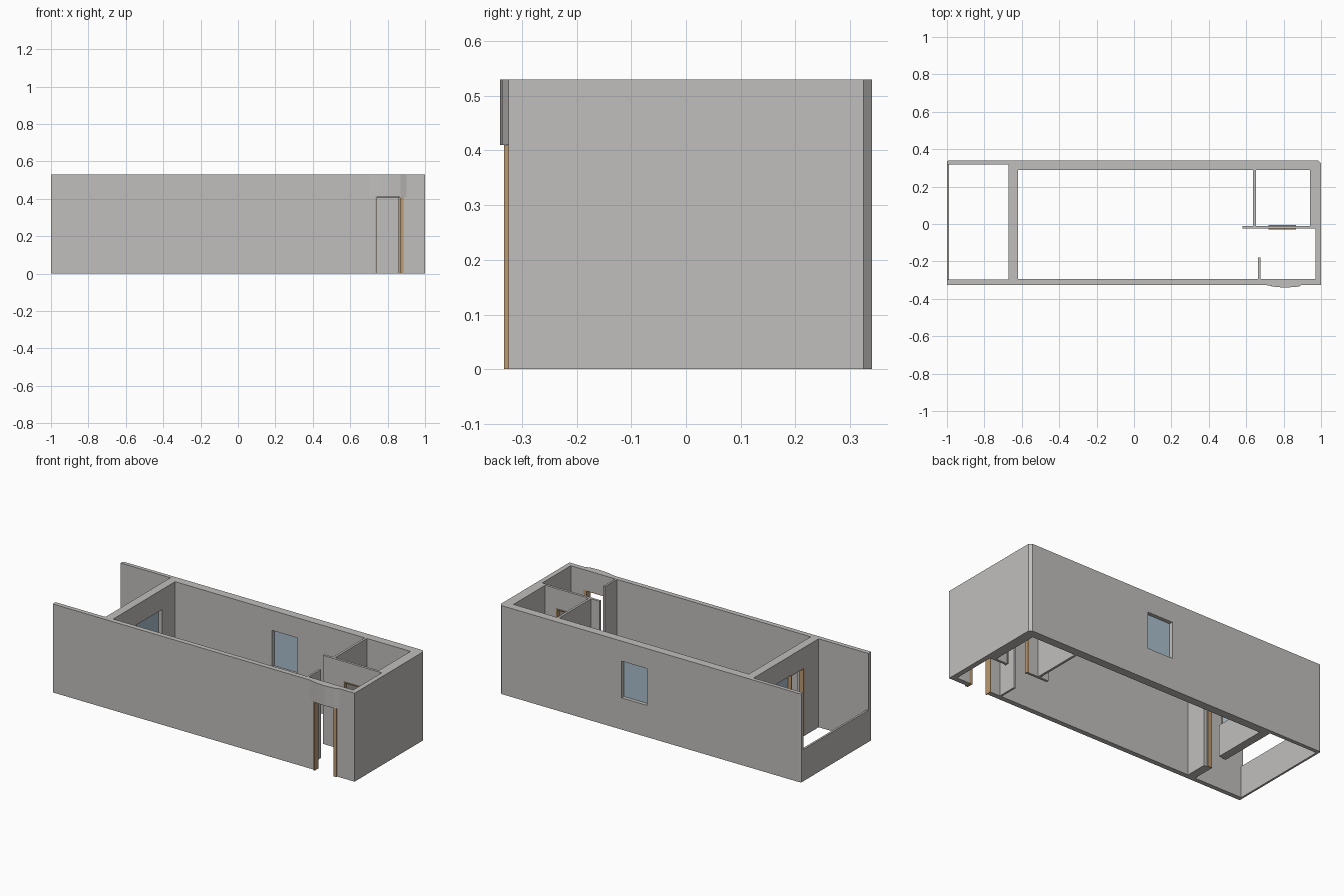
import bpy, bmesh

if "Cube" in bpy.data.objects:
    bpy.data.objects.remove(bpy.data.objects["Cube"], do_unlink=True)

HEIGHT, HEAD, SILL = 0.53, 0.41, 0.19


def material(name, r, g, b):
    m = bpy.data.materials.new(name)
    m.use_nodes = True
    m.diffuse_color = (r, g, b, 1)
    bsdf = m.node_tree.nodes["Principled BSDF"]
    bsdf.inputs["Base Color"].default_value = (r, g, b, 1)
    bsdf.inputs["Roughness"].default_value = 0.8
    return m


plaster = material("warm grey plaster", 0.53, 0.52, 0.505)
wood = material("tan wood", 0.50, 0.32, 0.17)
glass = material("pale blue glass", 0.40, 0.52, 0.61)


def prism(name, outline, z0, z1, mat):
    """Extrude a plan outline upward from z0 to z1."""
    bm = bmesh.new()
    base = bm.faces.new([bm.verts.new((x, y, z0)) for x, y in outline])
    top = bmesh.ops.extrude_face_region(bm, geom=[base])["geom"]
    for v in top:
        if isinstance(v, bmesh.types.BMVert):
            v.co.z = z1
    bmesh.ops.recalc_face_normals(bm, faces=bm.faces)
    mesh = bpy.data.meshes.new(name)
    bm.to_mesh(mesh)
    bm.free()
    mesh.materials.append(mat)
    obj = bpy.data.objects.new(name, mesh)
    bpy.context.collection.objects.link(obj)
    return obj


def box(name, x0, x1, y0, y1, z0, z1, mat=plaster):
    return prism(name, [(x0, y0), (x1, y0), (x1, y1), (x0, y1)], z0, z1, mat)


def cut(obj, cutters):
    """Subtract each cutter, bake the result and discard the cutters."""
    for c in cutters:
        c.hide_render = True
        mod = obj.modifiers.new("opening", "BOOLEAN")
        mod.operation = "DIFFERENCE"
        mod.solver = "EXACT"
        mod.object = c
    bpy.context.view_layer.update()
    graph = bpy.context.evaluated_depsgraph_get()
    mesh = bpy.data.meshes.new_from_object(obj.evaluated_get(graph))
    obj.modifiers.clear()
    obj.data = mesh
    for c in cutters:
        bpy.data.objects.remove(c, do_unlink=True)


# Outer shell: one footprint, hollowed into balcony and main room
shell = prism("outer_walls", [
    (-1, -0.325), (0.70, -0.325), (0.76, -0.337), (0.81, -0.34), (0.87, -0.336),
    (0.90, -0.325), (1, -0.325), (1, 0.325), (0.985, 0.34), (-0.99, 0.34),
    (-1, 0.335)], 0, HEIGHT, plaster)
main_room = prism("main_room_cutter", [
    (-0.62, -0.295), (0.97, -0.295), (0.97, -0.02), (0.94, -0.02), (0.94, 0.29),
    (-0.62, 0.29)], -0.1, 0.7, plaster)
cut(shell, [
    main_room,
    box("balcony_cutter", -0.988, -0.67, -0.298, 0.317, -0.1, 0.7),
    box("parapet_cutter", -1.1, -0.9, -0.298, 0.317, SILL, 0.7),
    box("entrance_cutter", 0.735, 0.885, -0.4, -0.2, -0.1, HEAD),
    # the shell stays flat beside the doorway
    box("left_face_cutter", 0.65, 0.74, -0.4, -0.325, -0.1, HEAD),
    box("right_face_cutter", 0.88, 0.95, -0.4, -0.325, -0.1, HEAD),
    box("back_window_cutter", 0.022, 0.188, 0.2, 0.4, SILL, HEAD),
    box("balcony_window_cutter", -0.75, -0.55, -0.05, 0.165, SILL, HEAD),
    box("balcony_door_cutter", -0.75, -0.55, -0.165, -0.04, -0.1, HEAD),
])

# Inner walls
hall_wall = box("bathroom_front_wall", 0.58, 0.975, -0.025, -0.01, 0, HEIGHT)
cut(hall_wall, [box("bathroom_door_cutter", 0.72, 0.865, -0.1, 0.1, -0.1, HEAD)])
box("bathroom_side_wall", 0.637, 0.651, -0.012, 0.295, 0, HEIGHT)
box("entrance_stub_wall", 0.664, 0.676, -0.298, -0.18, 0, HEIGHT)

# Window panes
box("back_window_pane", 0.022, 0.188, 0.312, 0.318, SILL, HEAD, glass)
box("balcony_window_pane", -0.648, -0.642, -0.04, 0.165, SILL, HEAD, glass)

# Entrance frame
box("entrance_left_jamb", 0.735, 0.741, -0.333, -0.295, 0, HEAD, wood)
box("entrance_right_jamb", 0.865, 0.885, -0.333, -0.295, 0, HEAD, wood)
box("entrance_head", 0.735, 0.885, -0.325, -0.295, HEAD - 0.005, HEAD, wood)

# Bathroom door frame
for side, x in (("left", 0.72), ("right", 0.859)):
    box(f"bathroom_{side}_jamb", x, x + 0.006, -0.03, -0.005, 0, HEAD, wood)
box("bathroom_head", 0.72, 0.865, -0.03, -0.005, HEAD - 0.006, HEAD, wood)

# Balcony door frame
box("balcony_door_front_jamb", -0.67, -0.64, -0.165, -0.157, 0, HEAD, wood)
box("balcony_door_back_jamb", -0.67, -0.64, -0.046, -0.04, 0, HEAD, wood)
box("balcony_door_head", -0.67, -0.64, -0.165, -0.04, HEAD - 0.006, HEAD, wood)
